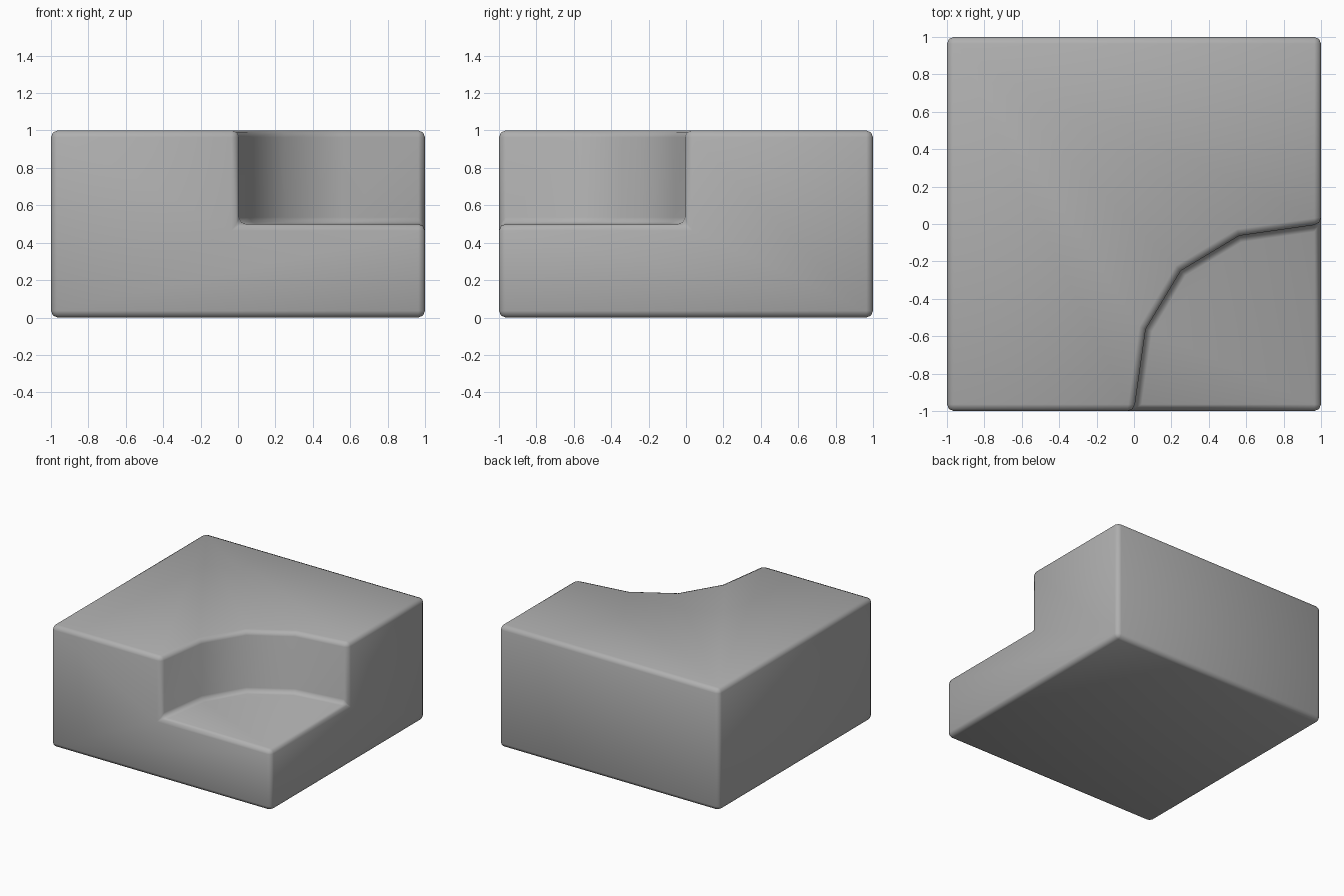
import bpy
import bmesh

if "Cube" in bpy.data.objects:
    bpy.data.objects.remove(bpy.data.objects["Cube"])

SEGMENTS = 4      # straight wall pieces around the scooped corner
STEP_Z = 0.5
TOP_Z = 1.0

# Scooped corner line: quadratic curve from the front edge to the right edge
curve = [((i / SEGMENTS) ** 2, -(1 - i / SEGMENTS) ** 2) for i in range(SEGMENTS + 1)]

bm = bmesh.new()


def ring(points, z):
    return [bm.verts.new((x, y, z)) for x, y in points]


base = ring([(-1, -1), (1, -1), (1, 1), (-1, 1)], 0)
upper = ring([(1, 1), (-1, 1), (-1, -1)], TOP_Z)
rim = ring(curve, TOP_Z)
foot = ring(curve, STEP_Z)
step_corner = ring([(1, -1)], STEP_Z)[0]

faces = [
    base[::-1],                                                        # underside
    upper + rim,                                                       # top
    foot + [step_corner],                                              # step floor
    [base[0], base[1], step_corner, foot[0], rim[0], upper[2]],        # front
    [base[1], base[2], upper[0], rim[-1], foot[-1], step_corner],      # right
    [base[2], base[3], upper[1], upper[0]],                            # back
    [base[3], base[0], upper[2], upper[1]],                            # left
]
# Curved wall of the scoop
faces += [[foot[i], foot[i + 1], rim[i + 1], rim[i]] for i in range(SEGMENTS)]
for f in faces:
    bm.faces.new(f).smooth = True
bmesh.ops.recalc_face_normals(bm, faces=bm.faces)

mesh = bpy.data.meshes.new("stepped_corner_block")
bm.to_mesh(mesh)
bm.free()
block = bpy.data.objects.new("stepped_corner_block", mesh)
bpy.context.collection.objects.link(block)

# Mid grey surface
grey = bpy.data.materials.new("mid_grey")
grey.diffuse_color = (0.43, 0.43, 0.43, 1)
grey.use_nodes = True
grey.node_tree.nodes["Principled BSDF"].inputs["Base Color"].default_value = grey.diffuse_color
mesh.materials.append(grey)

# Rounded edges; the shallow folds of the curved wall stay unbevelled
bevel = block.modifiers.new("rounded_edges", 'BEVEL')
bevel.width = 0.036
bevel.segments = 2
bevel.limit_method = 'ANGLE'
bevel.angle_limit = 0.5236
